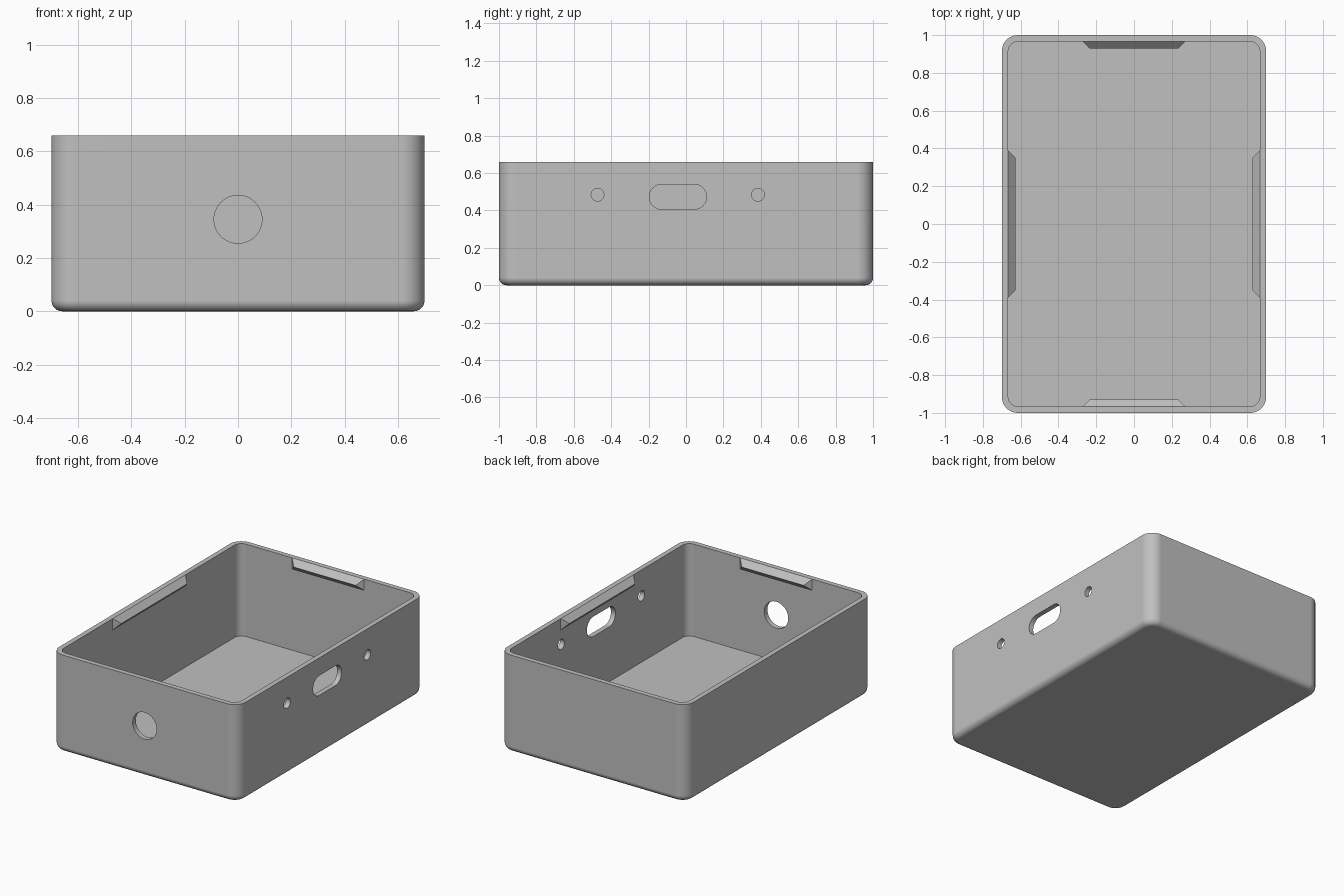
import bpy
import bmesh
from math import pi, radians
from mathutils import Matrix, Vector

cube = bpy.data.objects.get("Cube")
if cube:
    bpy.data.objects.remove(cube, do_unlink=True)

HALF_X, HALF_Y, HEIGHT = 0.70, 1.0, 0.66
WALL = 0.034

grey = bpy.data.materials.new("plain grey")
grey.use_nodes = True
colour = (0.53, 0.53, 0.53, 1)
grey.diffuse_color = colour
grey.node_tree.nodes["Principled BSDF"].inputs["Base Color"].default_value = colour


def add_object(name, bm):
    bmesh.ops.recalc_face_normals(bm, faces=bm.faces[:])
    mesh = bpy.data.meshes.new(name)
    bm.to_mesh(mesh)
    bm.free()
    mesh.materials.append(grey)
    obj = bpy.data.objects.new(name, mesh)
    bpy.context.collection.objects.link(obj)
    return obj


def activate(obj):
    bpy.ops.object.select_all(action="DESELECT")
    obj.select_set(True)
    bpy.context.view_layer.objects.active = obj


def rounded_box(name, hx, hy, z0, z1, radius, fillet=0):
    """Box with rounded upright corners and an optional rounded bottom rim."""
    bm = bmesh.new()
    place = Matrix.Translation((0, 0, (z0 + z1) / 2)) @ Matrix.Diagonal((2 * hx, 2 * hy, z1 - z0, 1))
    bmesh.ops.create_cube(bm, size=1, matrix=place)
    upright = [e for e in bm.edges if abs(e.verts[0].co.z - e.verts[1].co.z) > 0.01]
    bmesh.ops.bevel(bm, geom=upright, offset=radius, segments=10, profile=0.5, affect="EDGES")
    if fillet:
        bottom = [e for e in bm.edges if all(abs(v.co.z - z0) < 1e-4 for v in e.verts)]
        bmesh.ops.bevel(bm, geom=bottom, offset=fillet, segments=6, profile=0.5, affect="EDGES")
    return add_object(name, bm)


def hole_cutter(name, centre, radius, axis, stretch=0):
    """Cylinder through a wall; stretch pulls its halves apart along y into a slot."""
    bm = bmesh.new()
    turn = Matrix.Rotation(pi / 2, 4, axis)
    bmesh.ops.create_cone(bm, cap_ends=True, segments=48, radius1=radius, radius2=radius,
                          depth=0.2, matrix=turn)
    if stretch:
        bmesh.ops.bisect_plane(bm, geom=bm.verts[:] + bm.edges[:] + bm.faces[:],
                               plane_co=(0, 0, 0), plane_no=(0, 1, 0))
        right = [v for v in bm.verts if v.co.y > 1e-4]
        left = [v for v in bm.verts if v.co.y < -1e-4]
        bmesh.ops.translate(bm, verts=right, vec=(0, stretch, 0))
        bmesh.ops.translate(bm, verts=left, vec=(0, -stretch, 0))
        points = [v.co.copy() for v in right + left]
        bm.clear()
        for side in (-1, 1):
            points += [Vector((x, side * stretch, z)) for x in (-0.1, 0.1) for z in (-radius, radius)]
        hull = [bm.verts.new(p) for p in points]
        bmesh.ops.convex_hull(bm, input=hull)
    bmesh.ops.translate(bm, verts=bm.verts[:], vec=centre)
    return add_object(name, bm)


def cut(target, cutter):
    activate(target)
    mod = target.modifiers.new("cut", "BOOLEAN")
    mod.operation = "DIFFERENCE"
    mod.solver = "EXACT"
    mod.object = cutter
    bpy.ops.object.modifier_apply(modifier=mod.name)
    bpy.data.objects.remove(cutter, do_unlink=True)


# Open tray with rounded corners
tray = rounded_box("tray", HALF_X, HALF_Y, 0, HEIGHT, 0.085, 0.04)
cut(tray, rounded_box("cavity_cutter", HALF_X - WALL, HALF_Y - WALL, WALL, HEIGHT + 0.2, 0.052))

# Round opening in the front, slot and two small holes in the left wall
cut(tray, hole_cutter("front_hole_cutter", (0, -HALF_Y, 0.345), 0.09, "X"))
cut(tray, hole_cutter("slot_cutter", (HALF_X, -0.043, 0.473), 0.067, "Y", 0.086))
for y in (-0.473, 0.385):
    cut(tray, hole_cutter("small_hole_cutter", (HALF_X, y, 0.484), 0.034, "Y"))

activate(tray)
bpy.ops.object.shade_smooth_by_angle(angle=radians(30))
weighted = tray.modifiers.new("even_normals", "WEIGHTED_NORMAL")
weighted.keep_sharp = True


# Snap ridges along the inside of the rim
def snap_ridge(name, half_length, wall_distance, angle):
    reach = 0.038
    bm = bmesh.new()
    for side in (-1, 1):
        for inset, drop in ((0, 0), (0, 2 * reach), (reach, reach)):
            bm.verts.new((side * (half_length - inset), wall_distance - inset, HEIGHT - drop))
    bmesh.ops.convex_hull(bm, input=bm.verts[:])
    bm.transform(Matrix.Rotation(angle, 4, "Z"))
    add_object(name, bm)


snap_ridge("back_snap_ridge", 0.27, HALF_Y - WALL, 0)
snap_ridge("front_snap_ridge", 0.27, HALF_Y - WALL, pi)
snap_ridge("right_snap_ridge", 0.39, HALF_X - WALL, pi / 2)
snap_ridge("left_snap_ridge", 0.39, HALF_X - WALL, -pi / 2)
